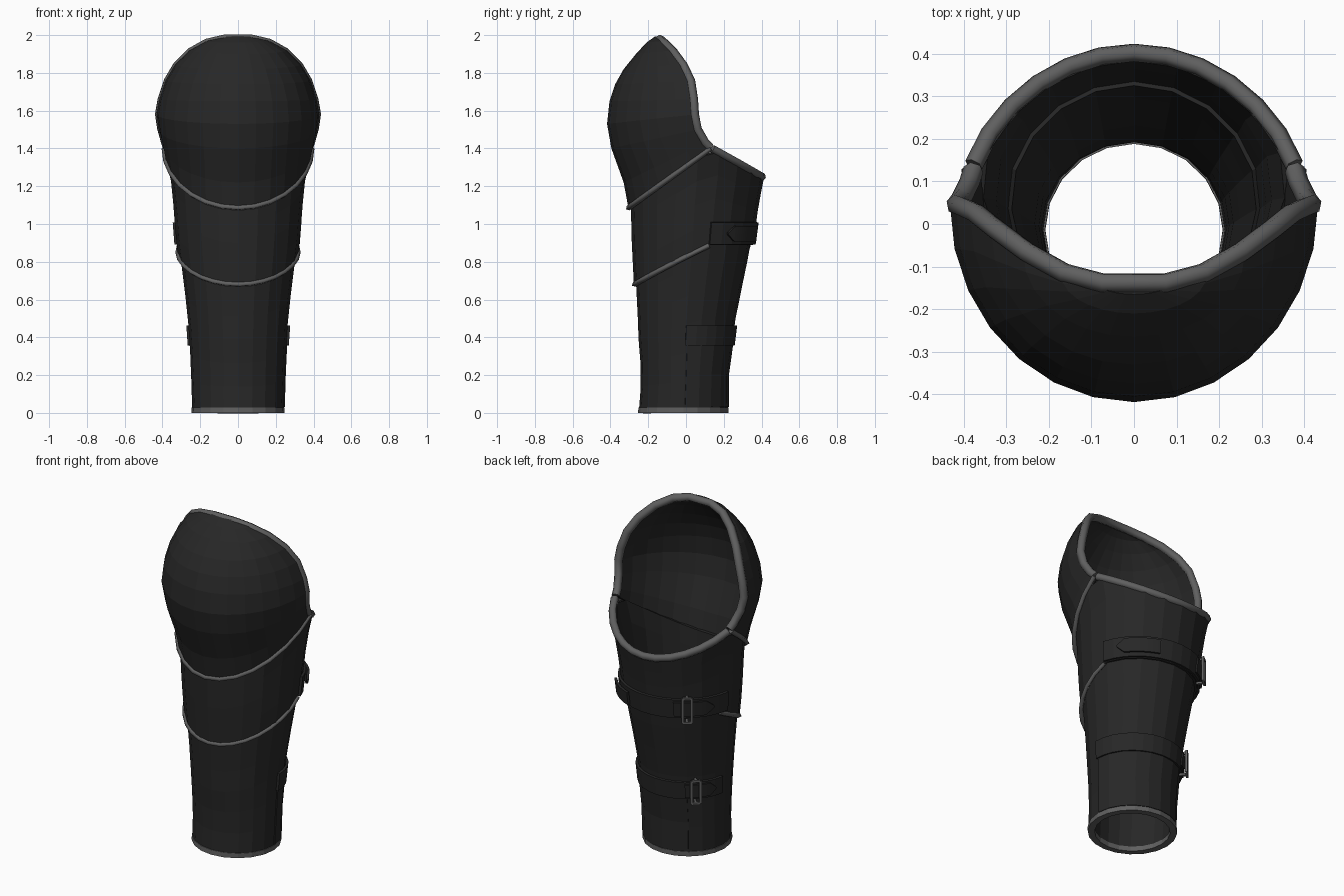
import bpy, bmesh
from math import sin, cos, radians
from mathutils import Vector, Matrix

if "Cube" in bpy.data.objects:
    bpy.data.objects.remove(bpy.data.objects["Cube"], do_unlink=True)


def material(name, v):
    m = bpy.data.materials.new(name)
    m.use_nodes = True
    m.diffuse_color = (v, v, v, 1)
    m.node_tree.nodes["Principled BSDF"].inputs["Base Color"].default_value = (v, v, v, 1)
    return m


LEATHER = material("dark leather", 0.02)
TRIM = material("grey trim", 0.115)

# Sleeve sections: height, half width, front y, back y
SECTIONS = [
    (0.0, .242, -.25, .222), (.2, .248, -.235, .222), (.36, .255, -.25, .245),
    (.5, .265, -.255, .262), (.7, .288, -.265, .303), (.9, .315, -.275, .345),
    (1.1, .33, -.28, .372), (1.25, .345, -.285, .402), (1.4, .385, -.29, .42)]


def point(a, z, off=0.0):
    """Point on the sleeve; angle 0 is the front, 90 is +x, 180 the back."""
    for lo, hi in zip(SECTIONS, SECTIONS[1:]):
        if z <= hi[0] or hi is SECTIONS[-1]:
            break
    t = (z - lo[0]) / (hi[0] - lo[0])
    w, f, b = (p + (q - p) * t for p, q in zip(lo[1:], hi[1:]))
    a = radians(a)
    return Vector(((w + off) * sin(a), (f + b) / 2 - ((b - f) / 2 + off) * cos(a), z))


def build(name, bm, mat, thick=0.0):
    me = bpy.data.meshes.new(name)
    bm.to_mesh(me)
    bm.free()
    me.materials.append(mat)
    ob = bpy.data.objects.new(name, me)
    bpy.context.collection.objects.link(ob)
    if thick:
        mod = ob.modifiers.new("thickness", 'SOLIDIFY')
        mod.thickness = thick
        mod.offset = -1
    return ob


def skin(name, rows, mat, thick, closed=False):
    """Quads between rows of points, rows running upward."""
    bm = bmesh.new()
    grid = [[bm.verts.new(p) for p in r] for r in rows]
    n = len(grid[0])
    for low, up in zip(grid, grid[1:]):
        for i in range(n if closed else n - 1):
            j = (i + 1) % n
            bm.faces.new((low[i], low[j], up[j], up[i]))
    return build(name, bm, mat, thick)


def span(a0, a1, n):
    return [a0 + (a1 - a0) * i / n for i in range(n + 1)]


RING = span(0, 360, 20)[:-1]


def sleeve(name, angles, bottom, top, steps, off, thick, mat=LEATHER, closed=False):
    rows = [[point(a, bottom(a) + (top(a) - bottom(a)) * k / steps, off) for a in angles]
            for k in range(steps + 1)]
    return skin(name, rows, mat, thick, closed)


def tube(name, path, radius, res=0, closed=False):
    cu = bpy.data.curves.new(name, 'CURVE')
    cu.dimensions = '3D'
    cu.bevel_depth = radius
    cu.bevel_resolution = res
    cu.use_fill_caps = True
    sp = cu.splines.new('POLY')
    sp.points.add(len(path) - 1)
    for q, p in zip(sp.points, path):
        q.co = (*p, 1)
    sp.use_cyclic_u = closed
    cu.materials.append(TRIM)
    ob = bpy.data.objects.new(name, cu)
    bpy.context.collection.objects.link(ob)
    bpy.ops.object.select_all(action='DESELECT')
    ob.select_set(True)
    bpy.context.view_layer.objects.active = ob
    bpy.ops.object.convert(target='MESH')
    bpy.context.object.data.shade_flat()


# Slanted edges of the upper band
def back_depth(a):
    return -cos(radians(a))


def band_bottom(a):
    d = back_depth(a)
    return .68 + .21 * (d + 1) / 1.3 if d < .3 else .89


def band_top(a):
    d = back_depth(a)
    return 1.4 - .15 * (d - .2) / .8 if d > .2 else 1.4 - .28 * (.2 - d) / 1.2


# Forearm sleeve, wrist trim and upper band
sleeve("forearm_sleeve", RING, lambda a: .015, lambda a: band_bottom(a) + .08, 6, 0, .03, closed=True)
sleeve("wrist_trim", RING, lambda a: 0, lambda a: .028, 1, .004, .038, TRIM, True)
sleeve("upper_band", RING, band_bottom, band_top, 4, .012, .032, closed=True)
sleeve("back_cuff_panel", span(92, 215, 7), lambda a: .03, lambda a: .38, 2, .005, .006)
tube("upper_band_trim", [point(a, band_bottom(a), .01) for a in span(-106, 106, 16)], .014)

# Shoulder dome: front (y, z), then rim (half width, y, z)
DOME = [
    (-.305, 1.085, .39, .13, 1.4), (-.33, 1.22, .40, .10, 1.43),
    (-.395, 1.4, .42, .06, 1.5), (-.418, 1.53, .432, .045, 1.58),
    (-.405, 1.65, .418, .04, 1.66), (-.375, 1.74, .385, .025, 1.76),
    (-.33, 1.82, .335, -.015, 1.845), (-.265, 1.9, .26, -.07, 1.92),
    (-.21, 1.96, .17, -.12, 1.97), (-.165, 1.992, .075, -.145, 1.992)]


def dome_row(f, fz, w, r, rz):
    row = []
    for a in span(-90, 90, 14):
        s, c = sin(radians(a)), cos(radians(a))
        row.append(Vector((w * s, r + (f - r) * c, rz + (fz - rz) * c)))
    return row


rows = [dome_row(*d) for d in DOME]
skin("shoulder_dome", rows, LEATHER, .03)
tube("dome_lower_trim", rows[0], .015)

# Trim round the opening: over the dome, then along the back
centre = Vector((0, .05, 1.6))


def pull(p):
    return p + (centre - p).normalized() * .015


side = [pull(r[-1]) for r in rows]
mirrored = [Vector((-p.x, p.y, p.z)) for p in reversed(side)]
tube("dome_rim_trim", side + mirrored, .024, 1)
tube("back_rim_trim", [point(a, band_top(a), 0) for a in span(102, 258, 12)], .022, 1)


# Straps with pointed tongues and buckles
def strap(name, a0, a1, z, half, off, tip=0):
    angles = span(a0, a1, 14)
    if tip:
        angles.append(a1 + tip)
    rows = []
    for side_sign in (-1, 1):
        row = []
        for i, a in enumerate(angles):
            h = .004 if tip and i == len(angles) - 1 else half
            row.append(point(a, z + side_sign * h, off))
        rows.append(row)
    skin(name, rows, LEATHER, .014)


def buckle(name, a, z, height, off):
    bm = bmesh.new()
    bar = .013
    boxes = [((0, 0, height / 2), (.05, bar, bar)), ((0, 0, -height / 2), (.05, bar, bar)),
             ((.025, 0, 0), (bar, bar, height)), ((-.025, 0, 0), (bar, bar, height)),
             ((0, -.02, height / 2), (bar, .045, bar)), ((0, -.02, -height / 2), (bar, .045, bar))]
    place = Matrix.Translation(point(a, z, off)) @ Matrix.Rotation(radians(a - 180), 4, 'Z')
    for loc, size in boxes:
        m = place @ Matrix.Translation(loc) @ Matrix.Diagonal((*size, 1))
        bmesh.ops.create_cube(bm, size=1, matrix=m)
    build(name, bm, TRIM)


for label, z, half, a0, a1, at, off in (
        ("upper", .95, .058, 106, 262, 219, .026),
        ("lower", .41, .052, 90, 262, 225, .014)):
    strap(label + "_strap", a0, a1, z, half, off)
    strap(label + "_strap_tongue", at - 12, at + 18, z, half * .75, off + .008, 8)
    buckle(label + "_buckle", at, z, half * 2 + .03, off + .02)
strap("upper_strap_end", 160, 128, .95, .04, .033, -7)
